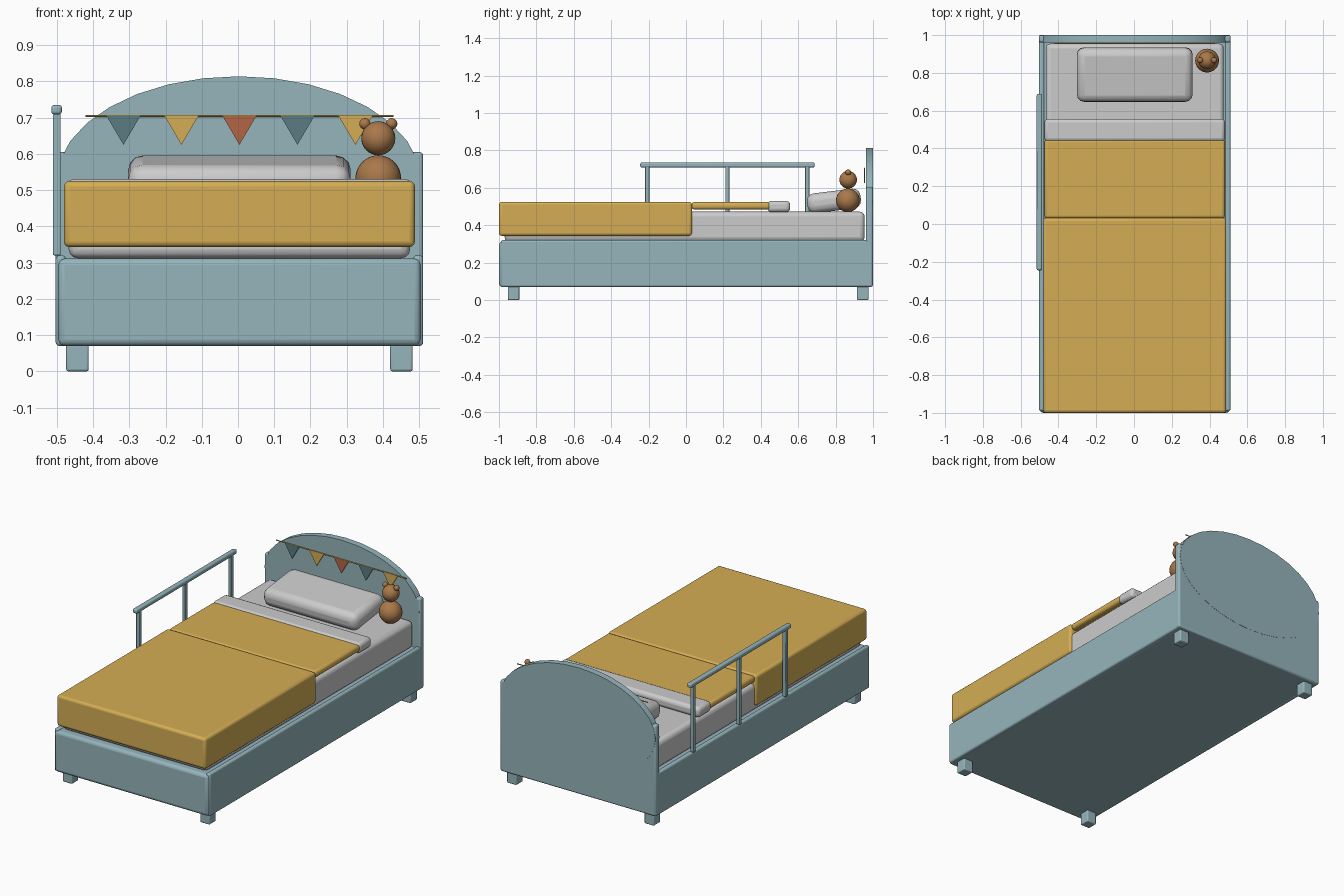
import bpy, math

if "Cube" in bpy.data.objects:
    bpy.data.objects.remove(bpy.data.objects["Cube"])

def mat(name, rgb):
    m = bpy.data.materials.new(name)
    m.diffuse_color = (*rgb, 1)
    m.use_nodes = True
    m.node_tree.nodes["Principled BSDF"].inputs["Base Color"].default_value = m.diffuse_color
    return m

BLUE = mat("painted_blue", (0.30, 0.46, 0.50))
YELLOW = mat("blanket_yellow", (0.66, 0.42, 0.09))
TEAL = mat("flag_teal", (0.10, 0.20, 0.22))
RED = mat("flag_red", (0.45, 0.13, 0.06))
BROWN = mat("toy_brown", (0.40, 0.19, 0.07))

def finish(o, name, m=None, angle=35):
    o.name = name
    if m:
        o.data.materials.append(m)
    bpy.ops.object.shade_smooth_by_angle(angle=math.radians(angle))
    return o

def box(name, x, y, z, bevel, m=None, rot=0):
    """Rounded box from (min, max) pairs."""
    bpy.ops.mesh.primitive_cube_add(size=1)
    o = bpy.context.object
    o.scale = [b - a for a, b in (x, y, z)]
    bpy.ops.object.transform_apply(location=False, rotation=False, scale=True)
    o.location = [(a + b) / 2 for a, b in (x, y, z)]
    o.rotation_euler.x = rot
    b = o.modifiers.new("bevel", 'BEVEL')
    b.width, b.segments = bevel, 3
    return finish(o, name, m)

def ball(name, loc, r):
    bpy.ops.mesh.primitive_uv_sphere_add(segments=24, ring_count=16, radius=r, location=loc)
    return finish(bpy.context.object, name, BROWN)

CX = 0.004  # bed centre line

# Frame: base, long side boards, feet
box("bed_base", (CX - .501, CX + .501), (-1, .995), (.07, .312), .018, BLUE)
for s, n in ((-1, "left"), (1, "right")):
    c = CX + s * .493
    box(f"side_board_{n}", (c - .014, c + .014), (-.99, .985), (.07, .32), .01, BLUE)
    for y, e in ((-.922, "front"), (.945, "back")):
        fx = CX + s * .447
        box(f"foot_{e}_{n}", (fx - .031, fx + .031), (y - .031, y + .031), (0, .075), .006, BLUE)

# Headboard: panel plus elliptical arch
box("headboard_panel", (CX - .507, CX + .507), (.962, .999), (.07, .605), .01, BLUE)
bpy.ops.mesh.primitive_cylinder_add(vertices=32, radius=1, depth=1, location=(CX - .002, .981, .525),
                                    rotation=(math.pi / 2, 0, 0))
bpy.context.object.scale = (.503, .289, .038)
finish(bpy.context.object, "headboard_arch", BLUE)

# Bedding
box("mattress", (CX - .471, CX + .471), (-.97, .955), (.312, .472), .025)
box("blanket", (CX - .484, CX + .484), (-1, .032), (.343, .525), .015, YELLOW)
box("blanket_upper", (CX - .478, CX + .478), (.03, .45), (.484, .524), .015, YELLOW)
box("blanket_fold", (CX - .478, CX + .478), (.436, .557), (.47, .53), .02)
box("pillow", (CX - .307, CX + .307), (.647, .935), (.477, .583), .04, None, math.radians(7))

# Guard rail on the left side
for i, y in enumerate((-.207, .221, .648)):
    box(f"guard_post_{i}", (-.511, -.489), (y - .011, y + .011), (.32, .722), .004, BLUE)
box("guard_rail", (-.515, -.486), (-.245, .688), (.709, .735), .008, BLUE)

# Bunting: string and pennants
bpy.ops.mesh.primitive_cylinder_add(vertices=10, radius=.003, depth=.85, location=(CX, .955, .705),
                                    rotation=(0, math.pi / 2, 0))
finish(bpy.context.object, "bunting_string", YELLOW)
for i, m in enumerate((TEAL, YELLOW, RED, TEAL, YELLOW)):
    me = bpy.data.meshes.new("flag")
    v = [(x, y, z) for y in (-.003, .003) for x, z in ((-.047, 0), (.047, 0), (0, -.08))]
    me.from_pydata(v, [], [(0, 2, 1), (3, 4, 5), (0, 1, 4, 3), (1, 2, 5, 4), (2, 0, 3, 5)])
    me.materials.append(m)
    o = bpy.data.objects.new(f"bunting_flag_{i}", me)
    o.location = (CX + (i - 2) * .16, .955, .705)
    bpy.context.collection.objects.link(o)

# Stuffed toy
ball("toy_body", (.387, .865, .533), .063)
ball("toy_head", (.387, .867, .643), .047)
for s, n in ((-1, "left"), (1, "right")):
    ball(f"toy_ear_{n}", (.387 + s * .037, .867, .683), .0155)
